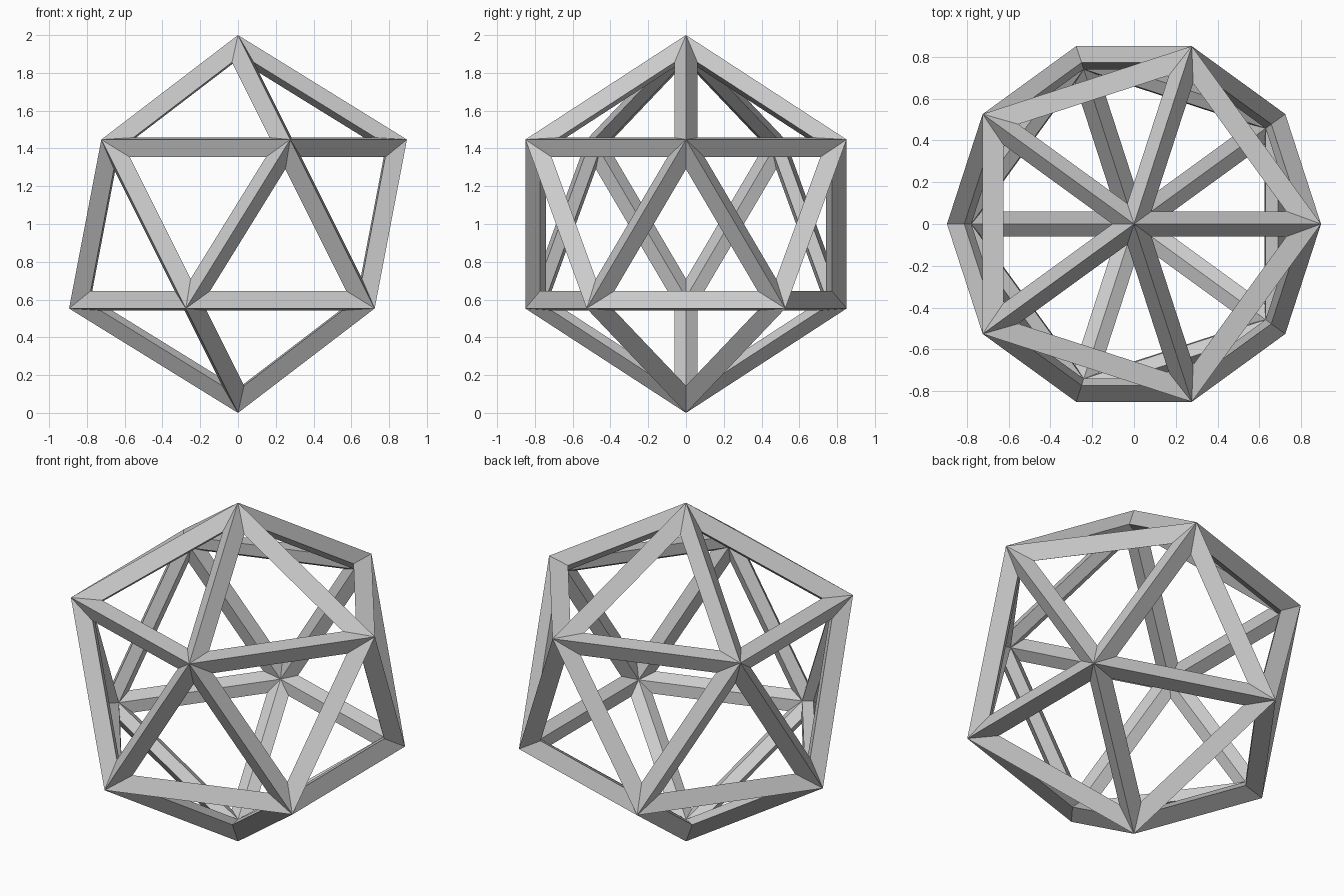
import bpy, bmesh

if "Cube" in bpy.data.objects:
    bpy.data.objects.remove(bpy.data.objects["Cube"])

THICK = 0.13  # strut depth; each strut has a diamond section

# Icosahedron used as the guide for the struts
guide = bmesh.new()
bmesh.ops.create_icosphere(guide, subdivisions=1, radius=1.0)
guide.normal_update()

frame = bmesh.new()
outer = {v: frame.verts.new(v.co) for v in guide.verts}
inner = {v: frame.verts.new(v.co * (1 - THICK)) for v in guide.verts}

# Each triangle gives half of the diamond strut on each of its three edges
for f in guide.faces:
    centre = f.calc_center_median()
    vs = list(f.verts)
    side = [frame.verts.new(v.co + (centre - v.co).normalized() * THICK
                            - v.co.normalized() * THICK / 2) for v in vs]
    for i in range(3):
        j = (i + 1) % 3
        a, b = vs[i], vs[j]
        frame.faces.new((outer[a], outer[b], side[j], side[i]))
        frame.faces.new((side[i], side[j], inner[b], inner[a]))

bmesh.ops.recalc_face_normals(frame, faces=frame.faces)
bmesh.ops.translate(frame, verts=frame.verts, vec=(0, 0, 1))

mesh = bpy.data.meshes.new("icosahedron_frame")
frame.to_mesh(mesh)
frame.free()
guide.free()
bpy.context.collection.objects.link(bpy.data.objects.new("icosahedron_frame", mesh))
